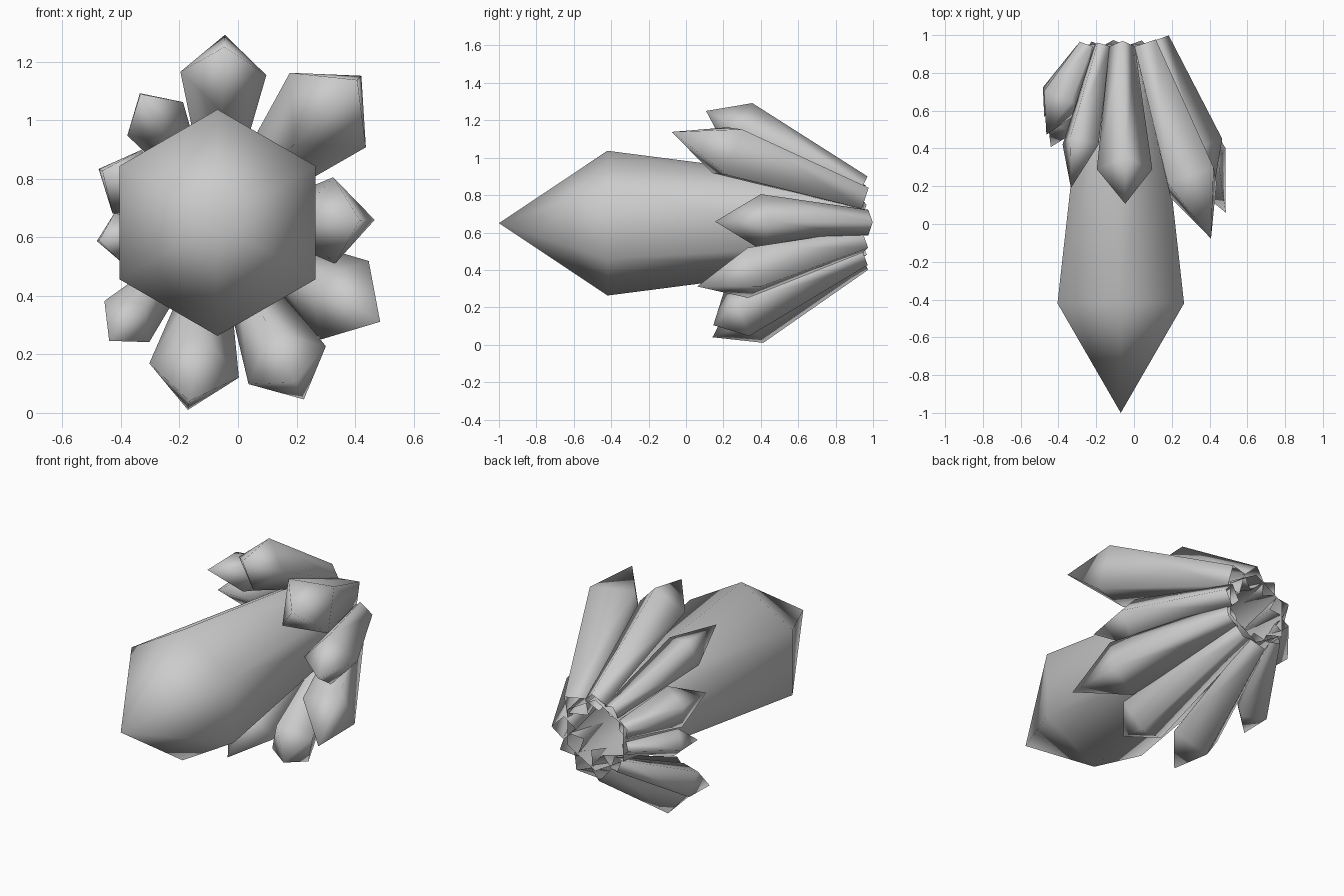
import bpy, bmesh, math
from mathutils import Vector

if "Cube" in bpy.data.objects:
    bpy.data.objects.remove(bpy.data.objects["Cube"])

stone = bpy.data.materials.new("grey_crystal")
stone.diffuse_color = (0.6, 0.6, 0.6, 1)
stone.use_nodes = True
stone.node_tree.nodes["Principled BSDF"].inputs["Base Color"].default_value = stone.diffuse_color

HUB = Vector((-0.07, 0, 0.65))  # centre line of the cluster


def crystal(name, base, shoulder, tip_length, r_base, r_shoulder, out, sides):
    """Hollow tapered prism with a pointed end; one ridge faces 'out'."""
    axis = (shoulder - base).normalized()
    u = (out - axis * out.dot(axis)).normalized()
    v = axis.cross(u)
    bm = bmesh.new()

    def ring(centre, r):
        return [bm.verts.new(centre + r * (u * math.cos(a) + v * math.sin(a)))
                for a in (2 * math.pi * i / sides for i in range(sides))]

    low, high = ring(base, r_base), ring(shoulder, r_shoulder)
    tip = bm.verts.new(shoulder + axis * tip_length)
    for i in range(sides):
        j = (i + 1) % sides
        bm.faces.new((low[i], low[j], high[j], high[i]))
        bm.faces.new((high[i], high[j], tip))
    for f in bm.faces:
        f.smooth = True
    mesh = bpy.data.meshes.new(name)
    bm.to_mesh(mesh)
    bm.free()
    mesh.materials.append(stone)
    bpy.context.collection.objects.link(bpy.data.objects.new(name, mesh))


# Large six-sided crystal
crystal("main_crystal", HUB + Vector((0, 0.95, 0)), HUB + Vector((0, -0.42, 0)),
        0.58, 0.21, 0.387, Vector((0, 0, 1)), 6)

# Ring of small four-sided crystals: shoulder x, y, z, radius, tip length, base y
SMALL = {
    "top": (-0.05, 0.29, 1.16, 0.147, 0.204, 0.94),
    "upper_right": (0.307, 0.22, 1.035, 0.182, 0.33, 0.94),
    "right": (0.328, 0.40, 0.657, 0.148, 0.26, 0.975),
    "lower_right": (0.365, 0.33, 0.385, 0.157, 0.305, 0.94),
    "bottom_right": (0.168, 0.27, 0.163, 0.147, 0.14, 0.94),
    "bottom": (-0.15, 0.34, 0.145, 0.155, 0.225, 0.94),
    "lower_left": (-0.38, 0.54, 0.312, 0.104, 0.16, 0.94),
    "left": (-0.41, 0.68, 0.598, 0.085, 0.13, 0.94),
    "left_upper": (-0.38, 0.65, 0.79, 0.119, 0.20, 0.94),
    "upper_left": (-0.283, 0.42, 1.005, 0.111, 0.25, 0.94),
}
for name, (x, y, z, r, tip, base_y) in SMALL.items():
    out = Vector((x - HUB.x, 0, z - HUB.z)).normalized()
    base = HUB + out * 0.19 + Vector((0, base_y, 0))
    crystal(name + "_crystal", base, Vector((x, y, z)), tip, r * 0.46, r, out, 4)
